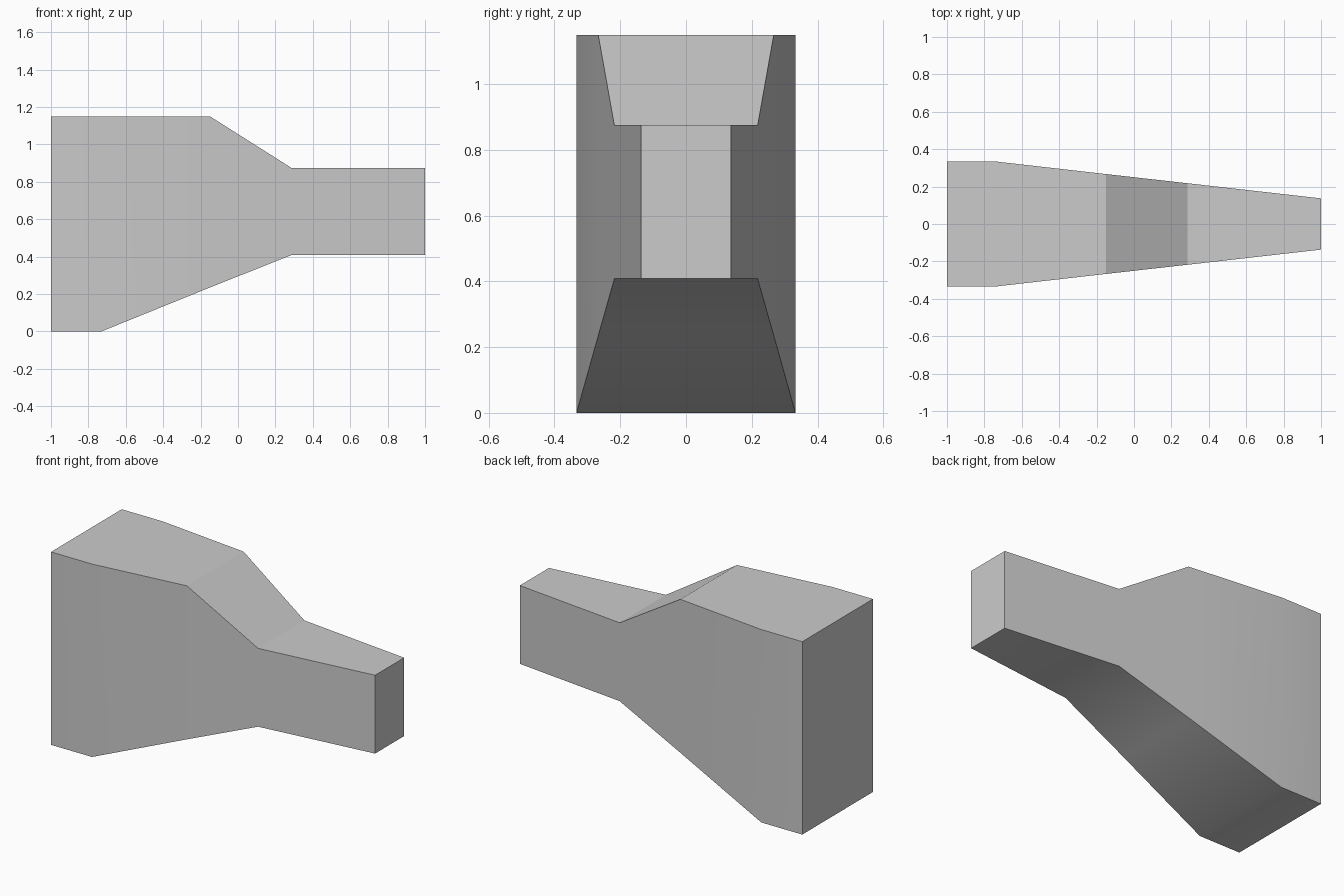
import bpy
import bmesh
from math import radians

cube = bpy.data.objects.get("Cube")
if cube:
    bpy.data.objects.remove(cube, do_unlink=True)

# Plain grey material
grey = bpy.data.materials.new("light grey")
grey.use_nodes = True
colour = (0.6, 0.6, 0.6, 1)
grey.diffuse_color = colour
grey.node_tree.nodes["Principled BSDF"].inputs["Base Color"].default_value = colour

# Cross-sections along the body: x, bottom, top, half width
sections = [
    (-1.0, 0.0, 1.15, 0.333),
    (-0.73, 0.0, 1.15, 0.333),
    (-0.15, 0.235, 1.15, 0.267),
    (0.285, 0.408, 0.875, 0.218),
    (1.0, 0.408, 0.875, 0.137),
]

# Tapered body: rectangular rings bridged from wide end to narrow end
bm = bmesh.new()
rings = []
for x, low, high, w in sections:
    corners = [(-w, low), (w, low), (w, high), (-w, high)]
    rings.append([bm.verts.new((x, y, z)) for y, z in corners])
for a, b in zip(rings, rings[1:]):
    for i in range(4):
        j = (i + 1) % 4
        bm.faces.new((a[i], a[j], b[j], b[i]))
bm.faces.new(rings[0])
bm.faces.new(rings[-1])
bmesh.ops.recalc_face_normals(bm, faces=bm.faces)

mesh = bpy.data.meshes.new("tapered_body")
bm.to_mesh(mesh)
bm.free()
mesh.materials.append(grey)
body = bpy.data.objects.new("tapered_body", mesh)
bpy.context.collection.objects.link(body)

# Soften the shallow bends, keep the hard edges
bpy.ops.object.select_all(action="DESELECT")
body.select_set(True)
bpy.context.view_layer.objects.active = body
bpy.ops.object.shade_smooth_by_angle(angle=radians(30))
